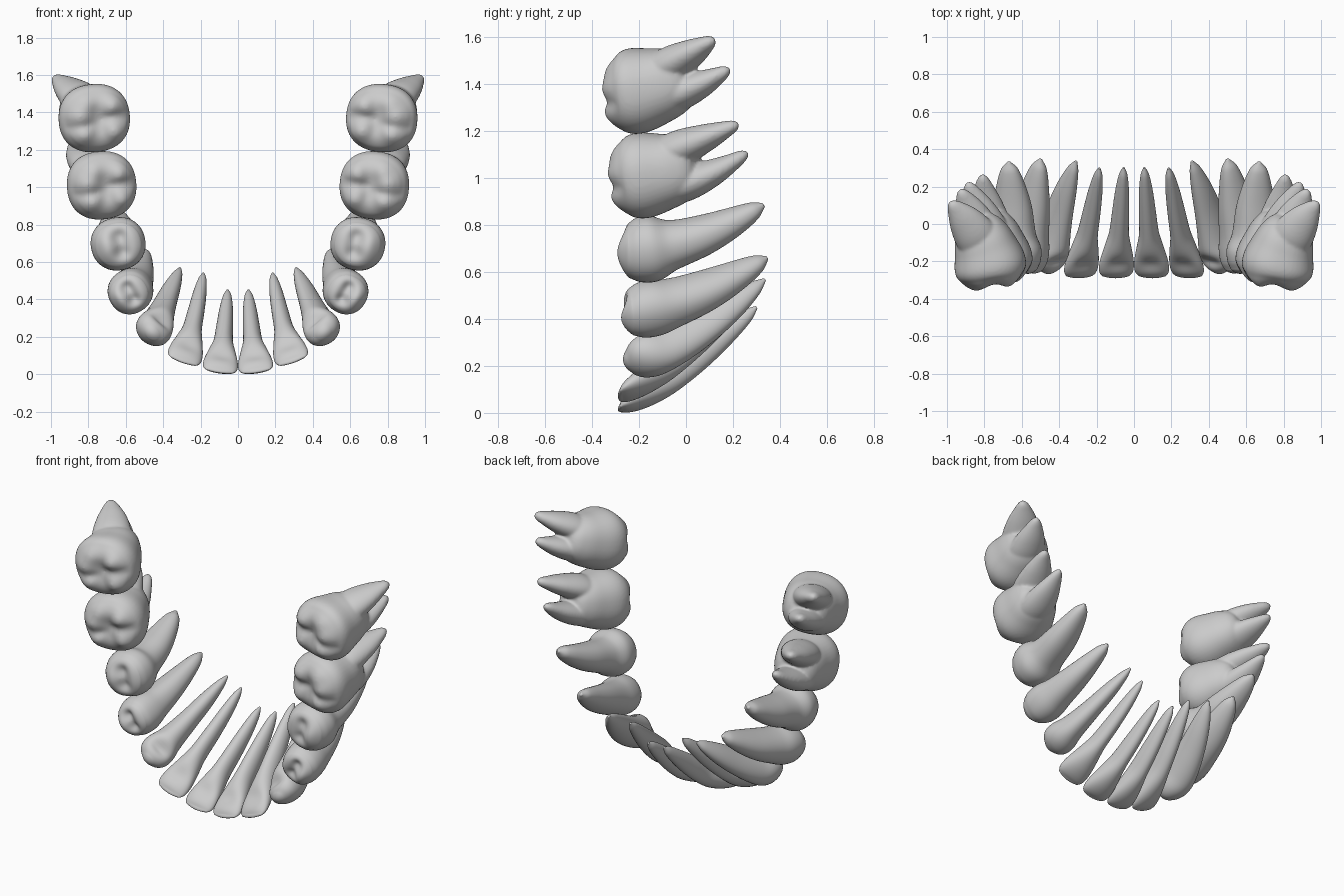
import bpy, bmesh
from math import sin, cos, pi, radians, exp
from mathutils import Vector, Matrix

if "Cube" in bpy.data.objects:
    bpy.data.objects.remove(bpy.data.objects["Cube"])

N = 44  # vertices around each tooth


def profile(secs, t):
    """Smooth interpolation of (t, half_md, half_bl) sections."""
    def slope(i, k):
        a, b = secs[max(i - 1, 0)], secs[min(i + 1, len(secs) - 1)]
        return (b[k] - a[k]) / (b[0] - a[0])
    for i in range(len(secs) - 1):
        p, q = secs[i], secs[i + 1]
        if t <= q[0] or i == len(secs) - 2:
            d = q[0] - p[0]
            s = min(max((t - p[0]) / d, 0), 1)
            out = []
            for k in (1, 2):
                out.append(p[k] * (2*s**3 - 3*s*s + 1) + q[k] * (3*s*s - 2*s**3)
                           + d * (slope(i, k) * (s**3 - 2*s*s + s) + slope(i + 1, k) * (s**3 - s*s)))
            return max(out[0], .003), max(out[1], .003)


def loft(bm, pts, ang, secs, cap=None, fossa=0, box=1.0, steps=46):
    """Skin along a curved axis; cap(u, v) raises the biting surface."""
    p0, p1, p2 = (Vector(p) for p in pts)
    md = Vector((cos(radians(ang)), 0, sin(radians(ang))))

    def frame(t):
        c = p0 * (1-t)**2 + p1 * 2*t*(1-t) + p2 * t*t
        a = ((p1 - p0) * (1-t) + (p2 - p1) * t).normalized()
        m = (md - a * md.dot(a)).normalized()
        return c, a, m, a.cross(m)

    def unit(j):
        x, y = cos(2*pi*j/N), sin(2*pi*j/N)
        return (abs(x)**box * (1 if x > 0 else -1), abs(y)**box * (1 if y > 0 else -1))

    rings = []
    c, a, m, b = frame(0)
    w, h = profile(secs, 0)
    f = cap or (lambda u, v: .014 * (1 - u*u - v*v))
    K = 14
    for k in range(1, K):
        r = k / K
        rings.append([bm.verts.new(c + m*(w*r*unit(j)[0]) + b*(h*r*unit(j)[1])
                      - a * f(r*cos(2*pi*j/N), r*sin(2*pi*j/N))) for j in range(N)])
    for i in range(steps + 1):
        t = (1 - cos(pi * i / steps)) / 2
        c2, a2, m2, b2 = frame(t)
        w2, h2 = profile(secs, t)
        ring = []
        for j in range(N):
            x, y = unit(j)
            v = y * h2
            if y < 0:  # hollow of the tongue side
                v += fossa * exp(-((t - .15) / .075)**2) * y**4
            base = f(cos(2*pi*j/N), sin(2*pi*j/N)) * max(0, 1 - t / .15)**2
            ring.append(bm.verts.new(c2 + m2*(x*w2) + b2*v - a2*base))
        rings.append(ring)
    for r, s in zip(rings, rings[1:]):
        for j in range(N):
            bm.faces.new((r[j], r[(j+1) % N], s[(j+1) % N], s[j]))
    top = bm.verts.new(c - a * f(0, 0))
    end = bm.verts.new(p2)
    for j in range(N):
        bm.faces.new((top, rings[0][(j+1) % N], rings[0][j]))
        bm.faces.new((end, rings[-1][j], rings[-1][(j+1) % N]))


def bell(x, w):
    return exp(-(x / w)**2)


def bumps(points, u, v, width):
    return sum(k * bell(u - x, width) * bell(v - y, width) for x, y, k in points)


def molar_top(u, v):
    """Five rounded cusps around a sunken centre with a buccal and a lingual groove."""
    h = .03 * (1 - (u*u + v*v)**2) - .022 * bell(v + .06, .25) * bell(u, .75)
    h -= .014 * (bell(u + .15, .17) if v > 0 else bell(u - .05, .17)) * min(1, abs(v) / .3)
    return h + bumps([(-.52, .5, 1), (.15, .62, .9), (.66, .28, .6), (-.5, -.55, 1), (.48, -.55, 1)],
                     u, v, .36) * .026


def premolar_top(u, v):
    """Large cheek cusp, smaller tongue rim, and two shallow pits joined by a ridge."""
    h = .032 * (1 - (u*u + v*v)**2) + .02 * bell(u, .6) * bell(v - .5, .38)
    return h - bumps([(-.4, -.12, 1), (.4, -.12, 1), (0, -.2, .45)], u, v, .32) * .026


def finish(bm, name, fused):
    bmesh.ops.recalc_face_normals(bm, faces=bm.faces[:])
    for side in ("right", "left"):
        me = bpy.data.meshes.new(name + "_" + side)
        bm.to_mesh(me)
        if side == "left":
            me.transform(Matrix.Scale(-1, 4, (1, 0, 0)))
            me.flip_normals()
        me.polygons.foreach_set("use_smooth", [True] * len(me.polygons))
        ob = bpy.data.objects.new(name + "_" + side, me)
        bpy.context.collection.objects.link(ob)
        if fused:  # melt crown and roots together
            r = ob.modifiers.new("fuse", 'REMESH')
            r.mode, r.voxel_size, r.use_smooth_shade = 'VOXEL', .0085, True
            s = ob.modifiers.new("soften", 'SMOOTH')
            s.factor, s.iterations = .5, 7
    bm.free()


# Single-rooted teeth: section tables (t, half mesial-distal, half cheek-tongue)
incisor = [(0, .074, .014), (.03, .088, .028), (.08, .094, .042), (.16, .089, .056), (.28, .071, .067),
           (.4, .053, .069), (.6, .045, .062), (.8, .036, .046), (.94, .022, .027), (1, .006, .006)]
canine = [(0, .042, .034), (.05, .076, .058), (.12, .096, .083), (.22, .098, .102), (.35, .08, .106),
          (.6, .06, .088), (.8, .046, .064), (.94, .026, .034), (1, .007, .007)]
premolar = [(0, .098, .1), (.08, .115, .115), (.2, .117, .119), (.34, .1, .112), (.6, .078, .098),
            (.8, .057, .072), (.94, .034, .042), (1, .009, .009)]
premolar_wide = [(t, w * 1.19, h * 1.22) if t < .3 else (t, w * 1.06, h * 1.07) for t, w, h in premolar]

singles = [
    ("central_incisor", [(.098, -.277, .018), (.075, 0, .185), (.055, .3, .45)], 8, incisor, None, .018),
    ("lateral_incisor", [(.292, -.277, .072), (.235, 0, .255), (.185, .298, .54)], 20, incisor, None, .018),
    ("canine", [(.458, -.253, .22), (.44, -.02, .27), (.31, .335, .567)], 42, canine, None, .034),
    ("first_premolar", [(.583, -.232, .43), (.563, .02, .46), (.5, .345, .66)], 60, premolar, premolar_top, 0),
    ("second_premolar", [(.64, -.242, .692), (.64, .02, .695), (.67, .33, .885)], 78, premolar_wide, premolar_top, 0),
]
for name, pts, ang, secs, cap, fossa in singles:
    bm = bmesh.new()
    loft(bm, pts, ang, secs, cap, fossa, .93 if cap else 1)
    finish(bm, name, False)

# Molars: broad crown with five cusps plus two flattened roots
crown = [(0, .15, .155), (.12, .178, .18), (.3, .186, .186), (.55, .168, .165), (.8, .138, .135),
         (.95, .085, .09), (1, .02, .02)]
root = [(0, .07, .11), (.3, .078, .114), (.6, .06, .09), (.85, .036, .05), (.96, .022, .025), (1, .005, .005)]

molars = [
    ("first_molar", [(.716, -.268, 1.0), (.737, -.12, 1.015), (.80, .06, 1.06)], 84, 1.0,
     [[(.75, -.12, .955), (.79, .06, .97), (.81, .265, 1.11)],
      [(.75, -.12, 1.09), (.82, .04, 1.15), (.89, .225, 1.23)]]),
    ("second_molar", [(.755, -.293, 1.36), (.775, -.15, 1.37), (.855, .03, 1.445)], 84, 1.03,
     [[(.80, -.14, 1.335), (.85, .03, 1.365), (.93, .185, 1.465)],
      [(.80, -.14, 1.44), (.88, 0, 1.515), (.985, .12, 1.59)]]),
]
for name, pts, ang, k, roots in molars:
    bm = bmesh.new()
    loft(bm, pts, ang, [(t, w * .98, h * k) for t, w, h in crown], molar_top, 0, .88)
    for r in roots:
        loft(bm, r, ang, root)
    finish(bm, name, True)
